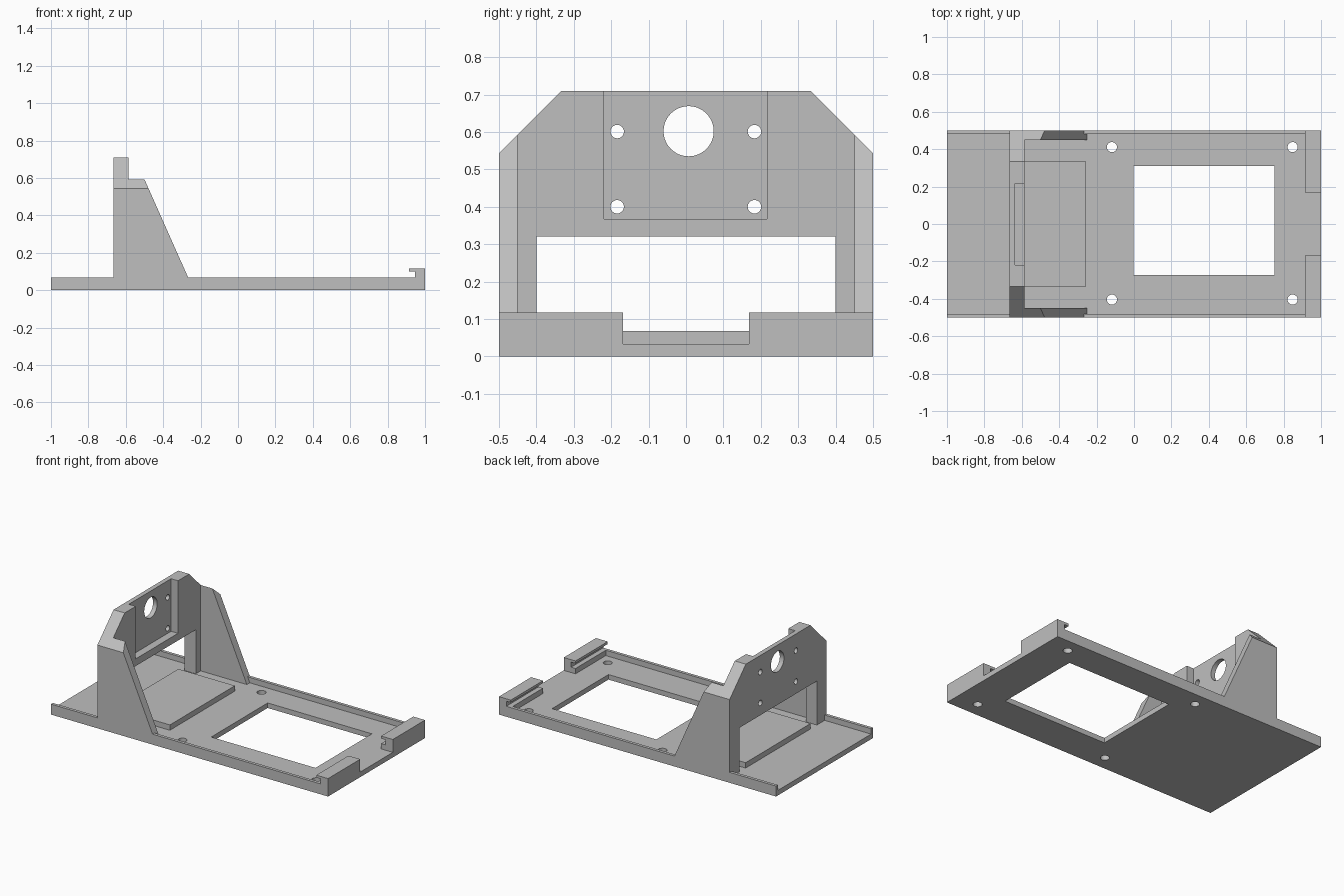
import bpy
import bmesh
from mathutils import Vector, Matrix
from math import pi

if "Cube" in bpy.data.objects:
    bpy.data.objects.remove(bpy.data.objects["Cube"], do_unlink=True)

grey = bpy.data.materials.new("plain grey")
grey.use_nodes = True
grey.diffuse_color = (0.52, 0.52, 0.52, 1)
grey.node_tree.nodes["Principled BSDF"].inputs["Base Color"].default_value = (0.52, 0.52, 0.52, 1)


def finish(name, bm):
    bmesh.ops.recalc_face_normals(bm, faces=bm.faces)
    mesh = bpy.data.meshes.new(name)
    bm.to_mesh(mesh)
    bm.free()
    mesh.materials.append(grey)
    obj = bpy.data.objects.new(name, mesh)
    bpy.context.collection.objects.link(obj)
    return obj


def extrude(name, profile, axis, lo, hi, cut=None):
    """Extrude a 2D profile along axis; cut = (point, normal) trims a slanted side."""
    bm = bmesh.new()
    place = {"x": lambda a, b: (lo, a, b),
             "y": lambda a, b: (a, lo, b),
             "z": lambda a, b: (a, b, lo)}[axis]
    face = bm.faces.new([bm.verts.new(place(a, b)) for a, b in profile])
    new = bmesh.ops.extrude_face_region(bm, geom=[face])["geom"]
    step = Vector([(hi - lo) * (axis == k) for k in "xyz"])
    bmesh.ops.translate(bm, vec=step, verts=[v for v in new if isinstance(v, bmesh.types.BMVert)])
    if cut:
        geom = bm.verts[:] + bm.edges[:] + bm.faces[:]
        bmesh.ops.bisect_plane(bm, geom=geom, plane_co=cut[0], plane_no=cut[1],
                               clear_outer=True, dist=1e-5)
        bmesh.ops.holes_fill(bm, edges=[e for e in bm.edges if e.is_boundary])
    return finish(name, bm)


def box(name, x, y, z):
    return extrude(name, [(x[0], y[0]), (x[1], y[0]), (x[1], y[1]), (x[0], y[1])], "z", *z)


def cylinder(name, centre, radius, depth, axis, sides):
    bm = bmesh.new()
    turn = Matrix.Rotation(pi / 2, 4, "Y") if axis == "x" else Matrix()
    bmesh.ops.create_cone(bm, cap_ends=True, segments=sides, radius1=radius, radius2=radius,
                          depth=depth, matrix=Matrix.Translation(centre) @ turn)
    return finish(name, bm)


def carve(obj, cutters):
    for cutter in cutters:
        mod = obj.modifiers.new("cut", "BOOLEAN")
        mod.operation = "DIFFERENCE"
        mod.solver = "EXACT"
        mod.object = cutter
    bpy.context.view_layer.update()
    graph = bpy.context.evaluated_depsgraph_get()
    mesh = bpy.data.meshes.new_from_object(obj.evaluated_get(graph))
    obj.modifiers.clear()
    obj.data = mesh
    for cutter in cutters:
        bpy.data.objects.remove(cutter, do_unlink=True)
    bpy.context.view_layer.objects.active = obj
    obj.select_set(True)
    bpy.ops.object.shade_smooth_by_angle(angle=pi / 6)
    obj.select_set(False)


FLOOR, RIM, BACK, FRONT = 0.033, 0.068, -0.665, -0.585

# Base plate with window and screw holes
base = box("base_plate", (-1, 1), (-0.5, 0.5), (0, FLOOR))
cutters = [box("window_cutter", (-0.003, 0.75), (-0.272, 0.31), (-0.1, 0.1))]
for x in (-0.118, 0.848):
    for y in (-0.404, 0.411):
        cutters.append(cylinder("hole_cutter", (x, y, 0), 0.027, 0.3, "z", 32))
carve(base, cutters)

# Raised pad under the upright
box("raised_pad", (BACK, -0.257), (-0.335, 0.335), (FLOOR, RIM))

# Upright plate with chamfered corners, passage, mounting recess and holes
upright = extrude("upright_plate", [(-0.5, FLOOR), (-0.4, FLOOR), (-0.4, 0.32), (0.4, 0.32),
                                    (0.4, FLOOR), (0.5, FLOOR), (0.5, 0.543), (0.333, 0.71),
                                    (-0.333, 0.71), (-0.5, 0.543)], "x", BACK, FRONT)
cutters = [box("recess_cutter", (-0.635, -0.5), (-0.219, 0.217), (0.367, 0.8)),
           cylinder("bore_cutter", (-0.62, 0.007, 0.602), 0.067, 0.4, "x", 64)]
for y in (-0.184, 0.183):
    for z in (0.4, 0.601):
        cutters.append(cylinder("bolt_cutter", (-0.62, y, z), 0.018, 0.4, "x", 32))
carve(upright, cutters)

# Side rims, gussets and end clips, mirrored left and right
gusset = [(FRONT, FLOOR), (-0.251, FLOOR), (-0.501, 0.595), (FRONT, 0.595)]
clip = [(0.915, FLOOR), (1, FLOOR), (1, 0.117), (0.915, 0.117),
        (0.915, 0.101), (0.947, 0.101), (0.947, RIM), (0.915, RIM)]
for side, s in (("left", 1), ("right", -1)):
    edge = sorted((0.48 * s, 0.5 * s))
    box(side + "_rear_rim", (-1, BACK), edge, (FLOOR, RIM))
    box(side + "_rim", (-0.267, 0.915), edge, (FLOOR, RIM))
    extrude(side + "_gusset", gusset, "y", 0.45 * s, 0.5 * s,
            cut=((0, 0.5 * s, 0.543), (0, s, 1)))
    extrude(side + "_end_clip", clip, "y", 0.168 * s, 0.5 * s)
